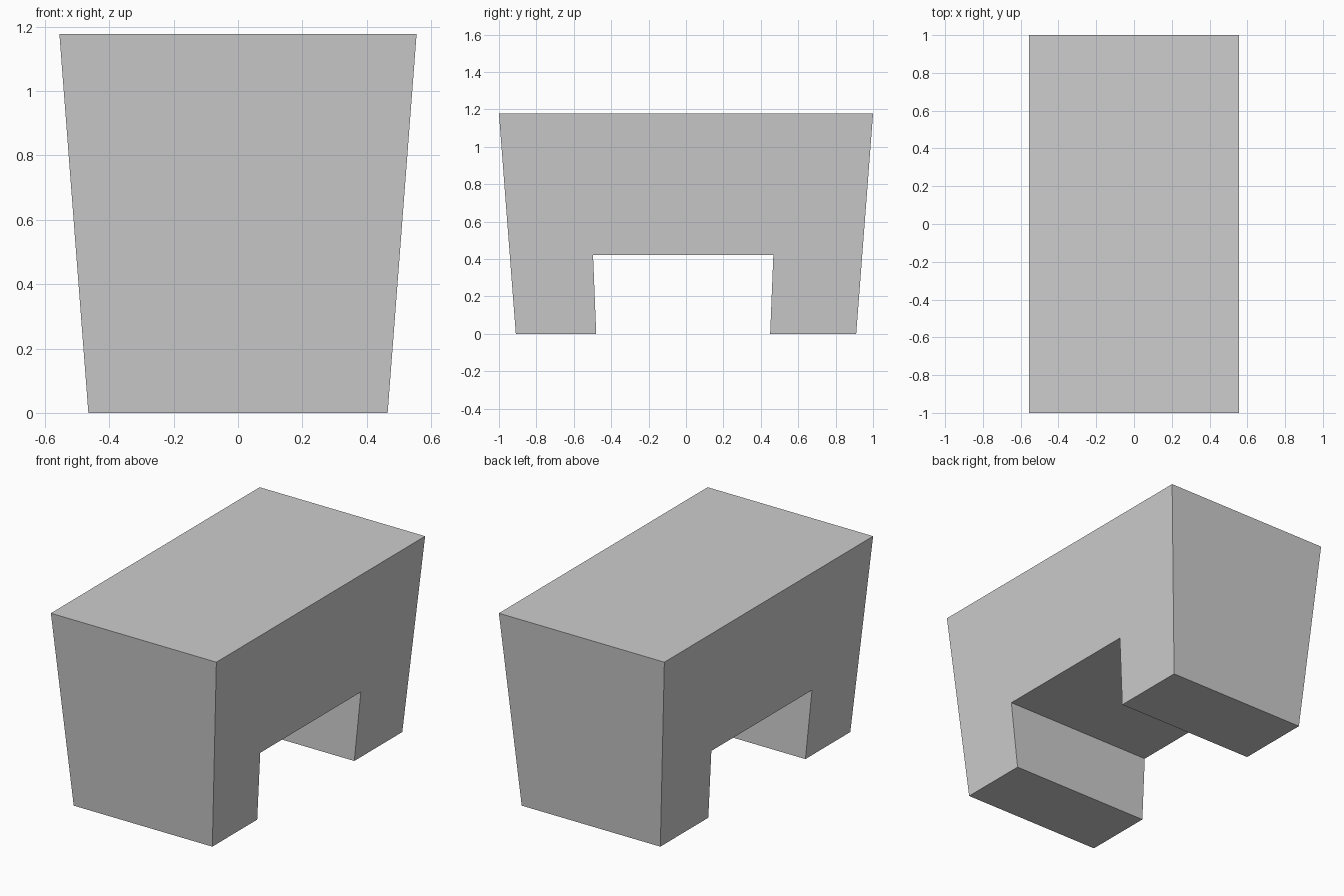
import bpy
import bmesh

# Remove the default cube only
cube = bpy.data.objects.get("Cube")
if cube:
    bpy.data.objects.remove(cube, do_unlink=True)

HEIGHT = 1.177
TOP_HALF_WIDTH, BOTTOM_HALF_WIDTH = 0.555, 0.465


def half_width(z):
    """Half the body width at a height, widening evenly upward."""
    return BOTTOM_HALF_WIDTH + (TOP_HALF_WIDTH - BOTTOM_HALF_WIDTH) * z / HEIGHT


# Plain grey surface
grey = bpy.data.materials.new("plain_grey")
grey.use_nodes = True
colour = (0.61, 0.61, 0.61, 1)
grey.diffuse_color = colour
grey.node_tree.nodes["Principled BSDF"].inputs["Base Color"].default_value = colour

# Side outline (y, z): tapered block with an open passage between two feet
profile = [(-0.91, 0), (-0.48, 0), (-0.497, 0.42), (0.467, 0.42),
           (0.45, 0), (0.91, 0), (1, HEIGHT), (-1, HEIGHT)]

bm = bmesh.new()
sides = [[bm.verts.new((s * half_width(z), y, z)) for y, z in profile] for s in (-1, 1)]
for loop in sides:
    bm.faces.new(loop)
# Walls joining the two side outlines
for i in range(len(profile)):
    j = (i + 1) % len(profile)
    bm.faces.new((sides[0][i], sides[0][j], sides[1][j], sides[1][i]))
bmesh.ops.recalc_face_normals(bm, faces=bm.faces)

mesh = bpy.data.meshes.new("tapered_bridge_block")
bm.to_mesh(mesh)
bm.free()
mesh.materials.append(grey)
block = bpy.data.objects.new("tapered_bridge_block", mesh)
bpy.context.collection.objects.link(block)
